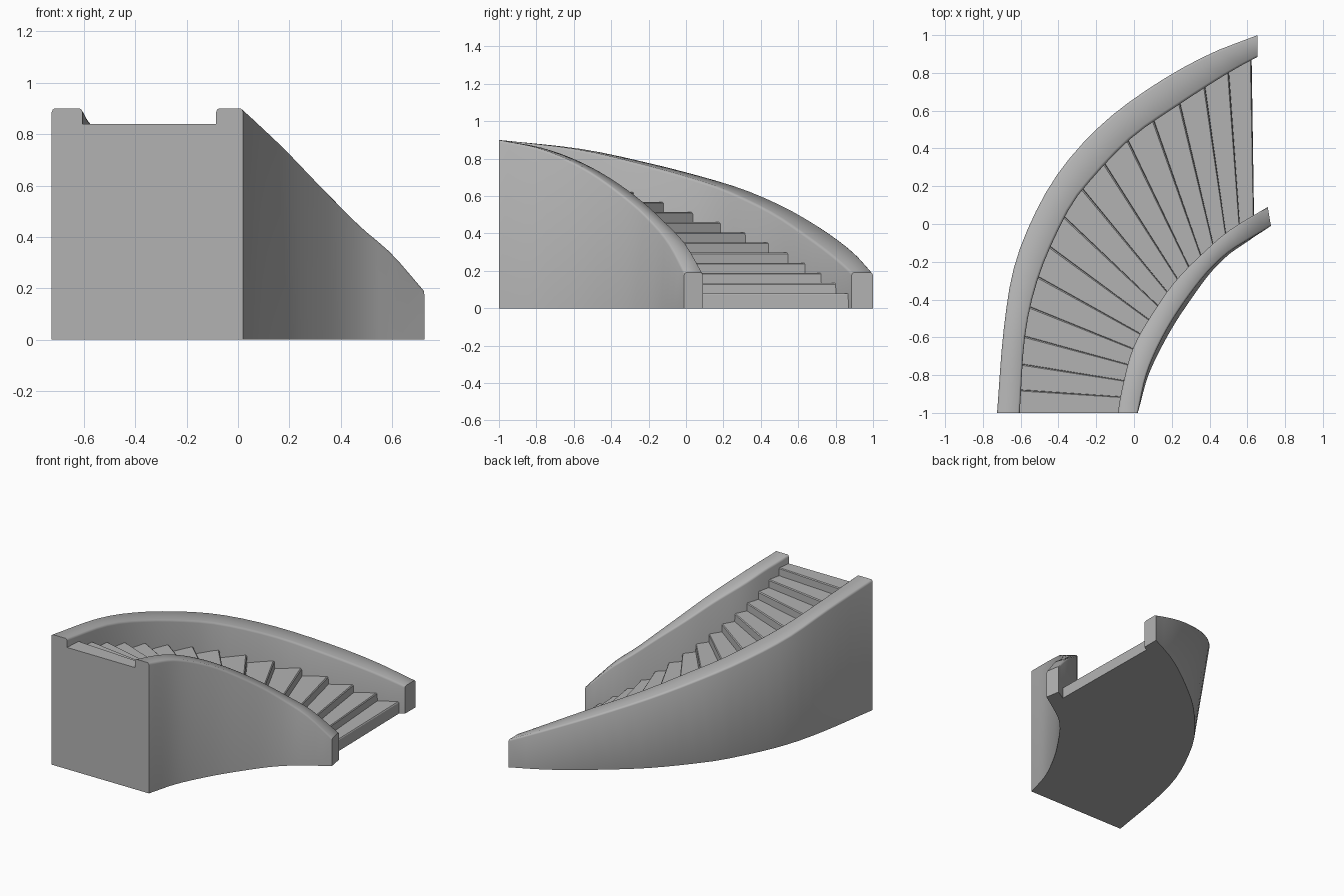
import bpy, bmesh, math
from mathutils import Vector

if "Cube" in bpy.data.objects:
    bpy.data.objects.remove(bpy.data.objects["Cube"])

stone = bpy.data.materials.new("grey_stone")
stone.use_nodes = True
GREY = (0.45, 0.45, 0.45, 1)
stone.diffuse_color = GREY
stone.node_tree.nodes["Principled BSDF"].inputs["Base Color"].default_value = GREY


def smooth_path(points, fine=24):
    """Curve through the points; returns a function of the plan-length fraction."""
    p = [Vector(q) for q in points]
    p = [2 * p[0] - p[1]] + p + [2 * p[-1] - p[-2]]
    dense = []
    for a, b, c, d in zip(p, p[1:], p[2:], p[3:]):
        for i in range(fine):
            t = i / fine
            dense.append((2 * b + (c - a) * t + (2 * a - 5 * b + 4 * c - d) * t * t
                          + (3 * b - a - 3 * c + d) * t ** 3) / 2)
    dense.append(p[-2])
    run = [0]
    for a, b in zip(dense, dense[1:]):
        run.append(run[-1] + (b - a).xy.length)

    def at(u):
        s = min(max(u, 0), 1) * run[-1]
        for i in range(len(run) - 1):
            if s <= run[i + 1]:
                break
        return dense[i].lerp(dense[i + 1], min(1, (s - run[i]) / (run[i + 1] - run[i])))
    return at


def loft(name, rings):
    """Skin closed rings of points and cap both ends."""
    bm = bmesh.new()
    loops = [[bm.verts.new(v) for v in ring] for ring in rings]
    for a, b in zip(loops, loops[1:]):
        for i in range(len(a)):
            j = (i + 1) % len(a)
            bm.faces.new((a[i], a[j], b[j], b[i]))
    bm.faces.new(loops[0])
    bm.faces.new(loops[-1])
    bmesh.ops.recalc_face_normals(bm, faces=bm.faces)
    mesh = bpy.data.meshes.new(name)
    bm.to_mesh(mesh)
    bm.free()
    mesh.materials.append(stone)
    obj = bpy.data.objects.new(name, mesh)
    bpy.context.collection.objects.link(obj)
    bpy.ops.object.select_all(action='DESELECT')
    obj.select_set(True)
    bpy.context.view_layer.objects.active = obj
    bpy.ops.object.shade_smooth_by_angle(angle=math.radians(42))
    return obj


# Plan edges, from the top landing down to the foot; face edges carry rail height
outer_face = smooth_path([
    (-.725, -1, .9), (-.69, -.56, .852), (-.63, -.21, .78), (-.5, .105, .70),
    (-.344, .344, .625), (-.127, .566, .525), (.14, .757, .41), (.4, .9, .30), (.655, 1, .19)])
outer_side = smooth_path([
    (-.605, -1, 0), (-.575, -.58, 0), (-.5, -.265, 0), (-.365, .04, 0),
    (-.26, .196, 0), (-.02, .45, 0), (.243, .635, 0), (.5, .8, 0), (.655, .885, 0)])
inner_face = smooth_path([
    (.02, -1, .9), (.075, -.77, .85), (.19, -.53, .74), (.35, -.3, .572),
    (.48, -.165, .44), (.6, -.085, .335), (.725, -.01, .19)])
inner_side = smooth_path([
    (-.085, -1, 0), (-.065, -.88, 0), (0, -.645, 0), (.14, -.41, 0),
    (.243, -.275, 0), (.38, -.14, 0), (.51, -.03, 0), (.708, .09, 0)])


def wall(name, face, side, lean, segments=24):
    """Parapet with a softened coping; its face leans at the base by a share of its width."""
    rings = []
    for k in range(segments + 1):
        u = k / segments
        a, b = face(u), side(u)
        h = a.z
        section = [(lean * math.sin(math.pi * u), 0), (0, h - .014), (.03, h - .005), (.09, h),
                   (.91, h), (.97, h - .005), (1, h - .014), (1, 0)]
        rings.append([a.lerp(b, s).xy.to_3d() + Vector((0, 0, z)) for s, z in section])
    return loft(name, rings)


wall("outer_wall", outer_face, outer_side, .6)
wall("inner_wall", inner_face, inner_side, -.2)

# Stepped flight between the walls, solid down to the floor
STEPS, TOP, FOOT = 15, .84, .08
rise = (TOP - FOOT) / (STEPS - 1)
outline = [(0, TOP)]
for k in range(STEPS):
    u, z = (k + 1) / STEPS, TOP - k * rise
    low = .001 if k == STEPS - 1 else z - rise
    outline += [(u - .004, z), (u - .001, z - .006), (u, low)]

rings = []
for u, z in outline:
    # treads are narrower near the landing and wider midway along the outer wall
    warped = u - .45 * u * (1 - u) * (.6 - u)
    a, b = outer_side(warped * .985), inner_side(u * .94)
    reach = (b - a).normalized() * .025
    a, b = a - reach, b + reach
    rings.append([(a.x, a.y, z), (b.x, b.y, z), (b.x, b.y, 0), (a.x, a.y, 0)])
flight = loft("stair_flight", rings)
for poly in flight.data.polygons:
    poly.use_smooth = False
